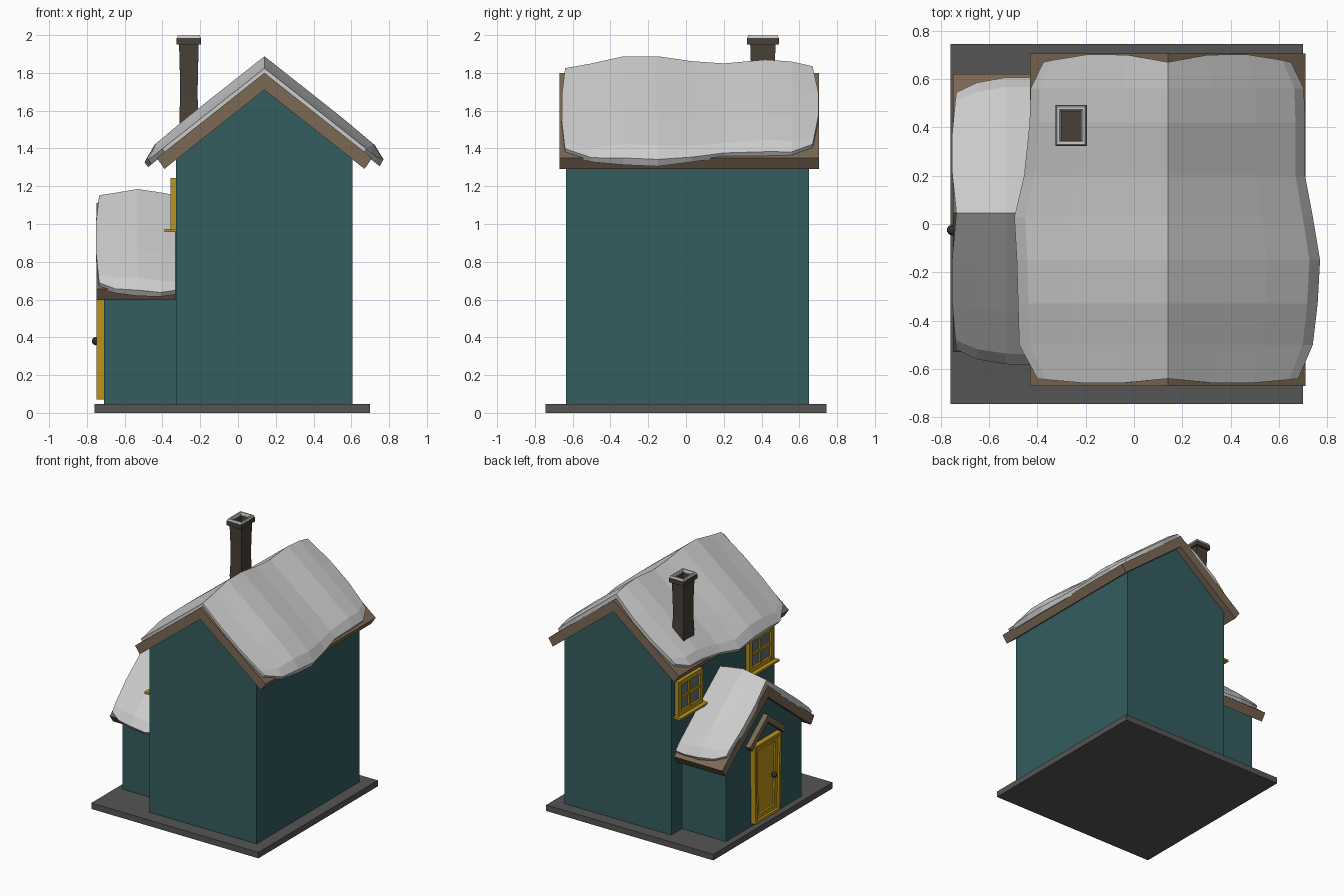
import bpy, bmesh, math

if "Cube" in bpy.data.objects:
    bpy.data.objects.remove(bpy.data.objects["Cube"])

SLOPE = 0.79


def mat(name, r, g, b):
    m = bpy.data.materials.new(name)
    m.diffuse_color = (r, g, b, 1)
    m.use_nodes = True
    m.node_tree.nodes["Principled BSDF"].inputs["Base Color"].default_value = m.diffuse_color
    return m


TEAL = mat("teal_wall", 0.035, 0.11, 0.115)
WOOD = mat("brown_wood", 0.2, 0.14, 0.09)
BRICK = mat("dark_brick", 0.065, 0.052, 0.04)
YELLOW = mat("yellow_paint", 0.5, 0.3, 0.01)
GLASS = mat("window_glass", 0.12, 0.17, 0.19)
STONE = mat("dark_stone", 0.09, 0.09, 0.09)
IRON = mat("dark_iron", 0.03, 0.03, 0.03)


def finish(bm, name, material=None):
    bmesh.ops.recalc_face_normals(bm, faces=bm.faces[:])
    me = bpy.data.meshes.new(name)
    bm.to_mesh(me)
    bm.free()
    ob = bpy.data.objects.new(name, me)
    bpy.context.collection.objects.link(ob)
    if material:
        me.materials.append(material)
    return ob


def box(name, x0, x1, y0, y1, z0, z1, material):
    prism(name, [(x0, z0), (x1, z0), (x1, z1), (x0, z1)], y0, y1,
          lambda u, v, z: (v, u, z), material)


def prism(name, profile, u0, u1, place, material):
    bm = bmesh.new()
    a, b = [[bm.verts.new(place(u, v, z)) for v, z in profile] for u in (u0, u1)]
    bm.faces.new(a)
    bm.faces.new(b)
    n = len(profile)
    for i in range(n):
        k = (i + 1) % n
        bm.faces.new((a[i], a[k], b[k], b[i]))
    finish(bm, name, material)


def gable_walls(name, half, peak, u0, u1, place):
    eave = peak - half * SLOPE
    prism(name, [(-half, 0.045), (half, 0.045), (half, eave), (0, peak), (-half, eave)],
          u0, u1, place, TEAL)


def gable_roof(name, half, top, thick, lip, u0, u1, place):
    hi, lo = top - half * SLOPE, top - thick - (half - lip) * SLOPE
    prism(name, [(-half, hi), (0, top), (half, hi), (half - lip, lo),
                 (0, top - thick), (lip - half, lo)], u0, u1, place, WOOD)


def snow(name, rows, ridge, bows, place):
    # rows: position along ridge, depth, reach on each side
    stations = [-1, -0.93, -0.65, -0.33, 0, 0.33, 0.65, 0.93, 1]
    bm = bmesh.new()
    top, low = [], []
    for i, (u, depth, left, right) in enumerate(rows):
        bow = bows[0] if i == 0 else bows[1] if i == len(rows) - 1 else 0
        t_row, l_row = [], []
        for s in stations:
            v = s * (left if s < 0 else right)
            uu = u + bow * math.sin(math.pi * abs(s))
            plane = ridge - abs(v) * SLOPE
            fall = 0.45 if abs(s) == 1 else 0.9 if abs(s) > 0.9 else 1
            t_row.append(bm.verts.new(place(uu, v, plane + max(depth * fall, 0.025))))
            w = v * 0.97
            l_row.append(bm.verts.new(place(uu, w, ridge - abs(w) * SLOPE - 0.012)))
        top.append(t_row)
        low.append(l_row)
    n, m = len(rows), len(stations)
    for i in range(n - 1):
        for g in (top, low):
            for j in range(m - 1):
                bm.faces.new((g[i][j], g[i][j + 1], g[i + 1][j + 1], g[i + 1][j]))
        for j in (0, m - 1):
            bm.faces.new((top[i][j], top[i + 1][j], low[i + 1][j], low[i][j]))
    for i in (0, n - 1):
        for j in range(m - 1):
            bm.faces.new((top[i][j], top[i][j + 1], low[i][j + 1], low[i][j]))
    finish(bm, name)


def loft(name, sections, cx, cy, material=None, ring=False):
    # stacked rectangles: z, half width, half depth
    bm = bmesh.new()
    loops = [[bm.verts.new((cx + a * hx, cy + b * hy, z))
              for a, b in ((-1, -1), (1, -1), (1, 1), (-1, 1))] for z, hx, hy in sections]
    pairs = list(zip(loops, loops[1:]))
    if ring:
        pairs.append((loops[-1], loops[0]))
    else:
        bm.faces.new(loops[0])
        bm.faces.new(loops[-1])
    for a, b in pairs:
        for i in range(4):
            k = (i + 1) % 4
            bm.faces.new((a[i], a[k], b[k], b[i]))
    finish(bm, name, material)


def along_y(u, v, z):
    return (0.14 + v, u, z)


def along_x(u, v, z):
    return (u, 0.045 + v, z)


# Ground slab
box("base", -0.76, 0.70, -0.745, 0.745, 0, 0.047, STONE)

# Main house
gable_walls("house_walls", 0.467, 1.71, -0.635, 0.65, along_y)
gable_roof("house_roof", 0.57, 1.80, 0.09, 0.04, -0.67, 0.705, along_y)
snow("house_snow", [
    (-0.64, 0.02, 0.54, 0.54), (-0.5, 0.05, 0.615, 0.60), (-0.33, 0.088, 0.62, 0.62),
    (-0.15, 0.088, 0.625, 0.63), (0.03, 0.062, 0.635, 0.60), (0.2, 0.05, 0.595, 0.568),
    (0.42, 0.07, 0.572, 0.568), (0.56, 0.06, 0.568, 0.563), (0.67, 0.035, 0.515, 0.51)],
    1.80, (-0.02, 0.035), along_y)

# Side porch
gable_walls("porch_walls", 0.47, 1.02, -0.71, -0.32, along_x)
gable_roof("porch_roof", 0.575, 1.11, 0.09, 0.04, -0.75, -0.33, along_x)
snow("porch_snow", [
    (-0.735, 0.042, 0.565, 0.50), (-0.65, 0.055, 0.605, 0.54), (-0.53, 0.075, 0.625, 0.562),
    (-0.41, 0.057, 0.63, 0.562), (-0.33, 0.042, 0.615, 0.555)],
    1.11, (-0.02, 0), along_x)

# Door, with stepped panels inset into its outer face
bm = bmesh.new()
v = [bm.verts.new((x, 0.045 + s * w, z)) for x in (-0.71, -0.75)
     for s, w, z in ((-1, 0.155, 0.07), (1, 0.155, 0.07), (1, 0.168, 0.685), (-1, 0.168, 0.685))]
for f in ((0, 1, 2, 3), (4, 5, 6, 7), (0, 1, 5, 4), (1, 2, 6, 5), (2, 3, 7, 6), (3, 0, 4, 7)):
    bm.faces.new([v[i] for i in f])
bmesh.ops.recalc_face_normals(bm, faces=bm.faces[:])
front = [f for f in bm.faces if f.normal.x < -0.9]
for thick, depth in ((0.03, 0), (0.004, -0.015), (0.045, 0), (0.008, -0.01)):
    bmesh.ops.inset_individual(bm, faces=front, thickness=thick, depth=depth)
finish(bm, "door", YELLOW)

bm = bmesh.new()
bmesh.ops.create_uvsphere(bm, u_segments=10, v_segments=6, radius=0.022)
bmesh.ops.translate(bm, verts=bm.verts[:], vec=(-0.753, -0.025, 0.38))
finish(bm, "door_knob", IRON)
gable_roof("door_canopy", 0.225, 0.88, 0.055, 0.025, -0.75, -0.70, along_x)

# Upper windows
for label, cy in (("back", 0.45), ("front", -0.435)):
    n = "window_" + label
    box(n + "_glass", -0.341, -0.32, cy - 0.14, cy + 0.14, 0.98, 1.23, GLASS)
    for i, s in enumerate((-1, 1)):
        box(f"{n}_jamb_{i}", -0.358, -0.32, cy + s * 0.135 - 0.017, cy + s * 0.135 + 0.017,
            0.97, 1.243, YELLOW)
        z = 1.107 + s * 0.119
        box(f"{n}_rail_{i}", -0.357, -0.32, cy - 0.15, cy + 0.15, z - 0.017, z + 0.017, YELLOW)
    box(n + "_mullion", -0.352, -0.32, cy - 0.011, cy + 0.011, 0.98, 1.23, YELLOW)
    box(n + "_crossbar", -0.351, -0.32, cy - 0.14, cy + 0.14, 1.096, 1.118, YELLOW)
    box(n + "_sill", -0.39, -0.32, cy - 0.175, cy + 0.175, 0.957, 0.973, YELLOW)

# Chimney with a hollow flue and a snowy rim
loft("chimney", [(1.42, 0.05, 0.066), (1.56, 0.051, 0.066), (1.68, 0.046, 0.061),
                 (1.8, 0.048, 0.062), (1.95, 0.052, 0.067), (1.95, 0.065, 0.085),
                 (1.985, 0.065, 0.085), (1.985, 0.042, 0.06), (1.9, 0.042, 0.06)],
     -0.26, 0.407, BRICK)
loft("chimney_snow", [(1.98, 0.064, 0.084), (2.0, 0.058, 0.078), (2.0, 0.048, 0.066),
                      (1.98, 0.041, 0.059)], -0.26, 0.407, ring=True)
